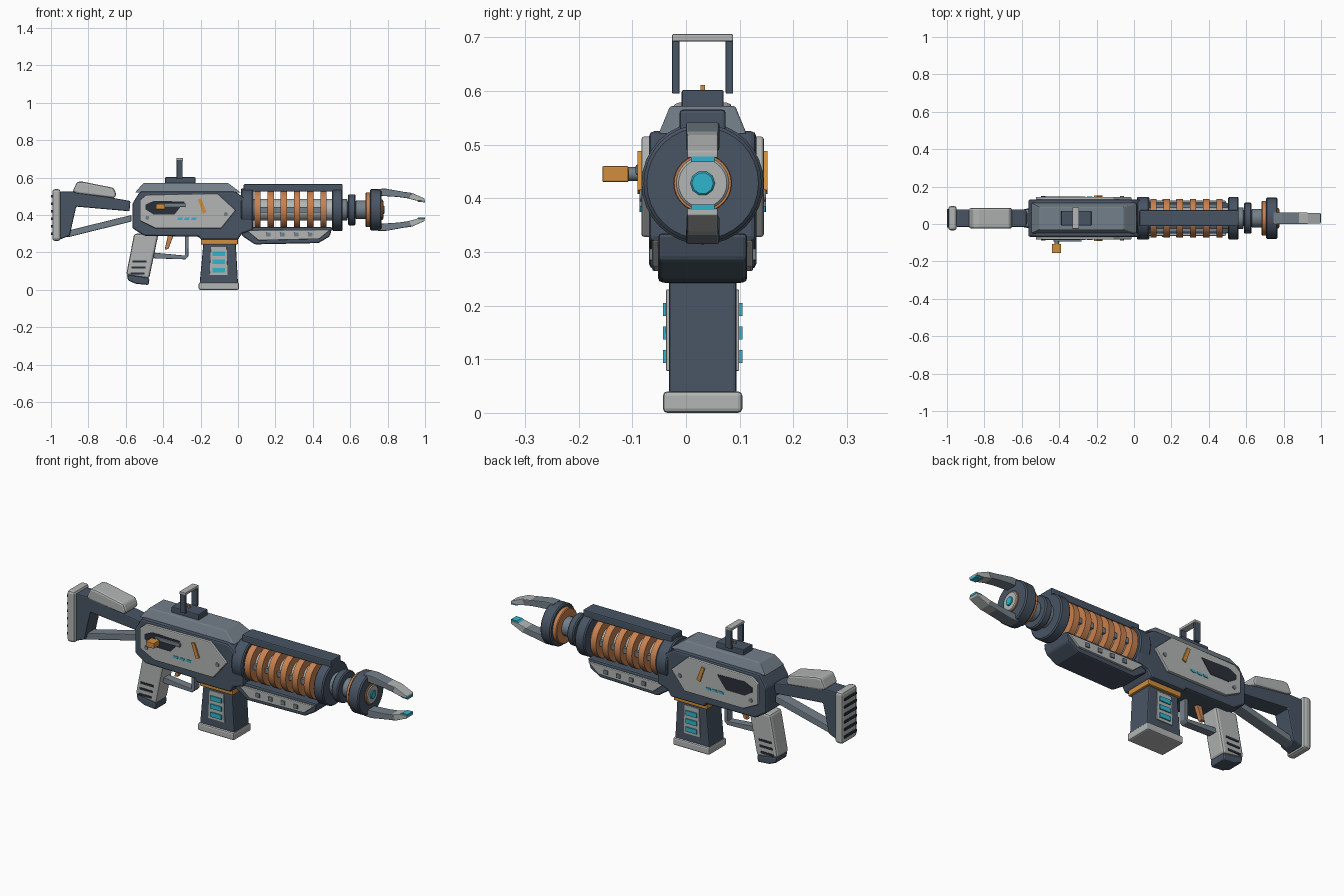
import bpy, bmesh, math
from mathutils import Vector

if "Cube" in bpy.data.objects:
    bpy.data.objects.remove(bpy.data.objects["Cube"])

CY, CZ = 0.031, 0.428      # centre plane of the body, height of the barrel axis


def mat(name, r, g, b):
    m = bpy.data.materials.new(name)
    m.diffuse_color = (r, g, b, 1)
    m.use_nodes = True
    m.node_tree.nodes["Principled BSDF"].inputs["Base Color"].default_value = m.diffuse_color
    return m


DARK = mat("dark slate", .065, .089, .127)
BLACK = mat("near black", .023, .030, .042)
LIGHT = mat("light grey", .445, .468, .456)
MID = mat("blue grey", .175, .215, .252)
GOLD = mat("amber", .640, .270, .045)
COPPER = mat("copper", .580, .220, .080)
TEAL = mat("teal", .030, .460, .610)


def finish(name, bm, material, bevel=0, smooth=False):
    bmesh.ops.recalc_face_normals(bm, faces=bm.faces)
    me = bpy.data.meshes.new(name)
    bm.to_mesh(me)
    bm.free()
    me.materials.append(material)
    ob = bpy.data.objects.new(name, me)
    bpy.context.collection.objects.link(ob)
    if bevel:
        mod = ob.modifiers.new("bevel", 'BEVEL')
        mod.width, mod.segments, mod.limit_method = bevel, 2, 'ANGLE'
    if smooth:
        bpy.context.view_layer.objects.active = ob
        ob.select_set(True)
        bpy.ops.object.shade_smooth_by_angle(angle=math.radians(35))
        ob.select_set(False)
    return ob


def slab(name, pts, y0, y1, material, bevel=0, taper=None):
    """Side profile (x, z) extruded across y; taper maps z to a y scale."""
    bm = bmesh.new()
    rows = [[bm.verts.new((x, y * (taper(z) if taper else 1) + CY, z)) for x, z in pts] for y in (y0, y1)]
    bm.faces.new(rows[0])
    bm.faces.new(rows[1])
    n = len(pts)
    for i in range(n):
        j = (i + 1) % n
        bm.faces.new((rows[0][i], rows[0][j], rows[1][j], rows[1][i]))
    return finish(name, bm, material, bevel)


def box(name, x0, x1, y0, y1, z0, z1, material, bevel=0):
    return slab(name, [(x0, z0), (x1, z0), (x1, z1), (x0, z1)], y0, y1, material, bevel)


def both(name, pts, y0, y1, material, bevel=0):
    for side, s in (("near", -1), ("far", 1)):
        slab(name + "_" + side, pts, s * y0, s * y1, material, bevel)


def rect(x0, x1, z0, z1):
    return [(x0, z0), (x1, z0), (x1, z1), (x0, z1)]


def lathe(name, prof, material, segs=32, axis='X', at=(0, CZ), closed=False):
    """Spin (distance, radius) points around an x or y axis."""
    bm = bmesh.new()
    rings = []
    for d, r in prof:
        ring = []
        for k in range(segs):
            a = 2 * math.pi * k / segs
            u, v = r * math.cos(a), r * math.sin(a)
            p = (d, CY + u, at[1] + v) if axis == 'X' else (at[0] + u, CY + d, at[1] + v)
            ring.append(bm.verts.new(p))
        rings.append(ring)
    pairs = list(zip(rings, rings[1:]))
    if closed:
        pairs.append((rings[-1], rings[0]))
    else:
        bm.faces.new(rings[0])
        bm.faces.new(rings[-1])
    for a, b in pairs:
        for k in range(segs):
            j = (k + 1) % segs
            bm.faces.new((a[k], a[j], b[j], b[k]))
    return finish(name, bm, material, 0, True)


def disc(name, x0, x1, r, material, b=0.006, segs=32):
    return lathe(name, [(x0, r - b), (x0 + b, r), (x1 - b, r), (x1, r - b)], material, segs)


def ring(name, x0, x1, r0, r1, material):
    return lathe(name, [(x0, r0), (x0, r1), (x1, r1), (x1, r0)], material, closed=True)


# Shoulder stock
box("butt_pad", -.993, -.948, -.065, .065, .262, .538, LIGHT, .014)
for i in range(6):
    z = .30 + i * .04
    box("pad_ridge", -1.0, -.985, -.05, .05, z - .006, z + .006, BLACK)
slab("stock_frame", [(-.95, .27), (-.90, .29), (-.865, .445), (-.58, .42), (-.575, .475),
                     (-.86, .525), (-.95, .525)], -.047, .047, DARK, .006)
slab("stock_strut", [(-.915, .28), (-.57, .365), (-.57, .40), (-.905, .318)], -.03, .03, MID, .004)
slab("cheek_rest", [(-.885, .525), (-.86, .578), (-.83, .578), (-.665, .545), (-.65, .51),
                    (-.66, .49), (-.86, .515)], -.055, .055, LIGHT, .01)

# Receiver body and its top cover
slab("receiver", [(-.565, .33), (-.50, .288), (-.21, .285), (-.20, .268), (.0, .268), (.02, .30),
                  (.08, .32), (.08, .46), (-.015, .525), (-.525, .525), (-.565, .46)],
     -.1, .1, DARK, .016)
slab("top_cover", [(-.55, .52), (-.505, .572), (-.055, .572), (.015, .52)], -.082, .082, MID, .004,
     lambda z: 1 if z < .55 else .74)

# Side plates with painted details
both("side_plate", [(-.525, .37), (-.44, .328), (-.09, .328), (-.012, .425), (-.11, .515),
                    (-.49, .508), (-.525, .48)], .095, .114, LIGHT, .005)
both("bolt_recess", [(-.495, .43), (-.45, .402), (-.34, .402), (-.285, .472), (-.45, .476), (-.495, .455)],
     .112, .116, BLACK)
both("amber_slash", [(-.215, .485), (-.197, .488), (-.168, .415), (-.188, .408)], .112, .121, GOLD)
for i in range(3):
    x = -.325 + i * .037
    both("status_light", [(x, .374), (x + .026, .374), (x + .03, .386), (x + .004, .386)], .112, .117, TEAL)
for s in (-1, 1):
    for p in ((-.065, .405), (-.485, .385)):
        lathe("plate_screw", [(s * .11, .011), (s * .118, .011)], MID, 12, 'Y', p)

# Charging bolt on the near side
box("bolt_rod", -.43, -.28, -.125, -.112, .443, .463, MID, .004)
lathe("bolt_stem", [(-.11, .013), (-.145, .013)], MID, 12, 'Y', (-.413, .445))
box("bolt_knob", -.438, -.39, -.187, -.138, .43, .46, GOLD, .003)

# Top sight
box("sight_base", -.39, -.228, -.039, .039, .568, .602, DARK, .004)
for s in (-1, 1):
    box("sight_post", -.328, -.296, s * .043, s * .057, .595, .697, DARK, .002)
box("sight_bridge", -.33, -.294, -.057, .057, .692, .706, LIGHT, .003)
box("sight_bead", -.318, -.306, -.004, .004, .60, .611, GOLD)

# Grip, trigger and guard
slab("grip", [(-.555, .30), (-.425, .30), (-.475, .06), (-.598, .08)], -.05, .05, LIGHT, .012)
slab("grip_cap", [(-.594, .082), (-.473, .062), (-.478, .026), (-.545, .032), (-.588, .05)],
     -.047, .047, DARK, .008)
for i in range(3):
    z, x = .147 - i * .032, -.563 - i * .006
    both("grip_groove", rect(x, x + .075, z, z + .011), .048, .053, BLACK)
slab("trigger", [(-.375, .29), (-.345, .29), (-.372, .218), (-.392, .215)], -.012, .012, COPPER, .003)
slab("trigger_guard", [(-.46, .185), (-.445, .168), (-.28, .163), (-.265, .178), (-.265, .29),
                       (-.283, .29), (-.283, .183), (-.46, .2)], -.022, .022, MID, .003)

# Magazine with lit windows
box("magazine_collar", -.198, .0, -.075, .075, .242, .272, GOLD, .005)
slab("magazine", [(-.185, .25), (-.012, .25), (.0, .035), (-.205, .035)], -.063, .063, DARK, .006)
box("magazine_foot", -.21, .005, -.074, .074, 0, .04, LIGHT, .008)
both("window_panel", [(-.145, .23), (-.06, .23), (-.055, .078), (-.152, .078)], .06, .068, LIGHT, .002)
for z in (.181, .137, .093):
    both("window", rect(-.135, -.07, z, z + .024), .065, .074, TEAL)

# Coil chamber
disc("rear_collar", .015, .082, .114, DARK)
disc("front_collar", .503, .56, .114, DARK)
disc("chamber_core", .07, .51, .058, LIGHT, .001)
for i in range(6):
    x = .104 + i * .0706
    ring("coil", x - .017, x + .017, .056, .103, COPPER)
for i in range(5):
    x = .139 + i * .0706
    both("coil_spacer", rect(x - .02, x + .02, .414, .442), .05, .075, MID)
box("top_rail", .03, .56, -.043, .043, .525, .565, DARK, .006)

# Fore-end under the chamber
slab("fore_end", [(.02, .335), (.02, .29), (.09, .243), (.43, .25), (.49, .285), (.505, .335)],
     -.083, .083, DARK, .008)
both("fore_end_plate", [(.045, .318), (.495, .322), (.435, .272), (.11, .264)], .075, .094, LIGHT, .004)
for i in range(4):
    x = .15 + i * .075
    both("fore_end_stud", rect(x, x + .024, .284, .306), .09, .1, MID, .002)

# Barrel and emitter
disc("barrel", .55, .72, .043, MID, .001)
disc("barrel_sleeve", .55, .585, .058, MID, .003)
disc("barrel_flange", .588, .628, .083, DARK)
disc("barrel_step", .628, .685, .05, MID, .004)
disc("copper_flange", .682, .71, .092, COPPER, .004)
disc("emitter_ring", .705, .768, .110, DARK)
disc("emitter_rim", .76, .774, .054, COPPER, .001)
disc("emitter_seat", .76, .778, .049, LIGHT, .004)
disc("emitter_core", .77, .784, .023, TEAL, .003, 10)

# Two claws, mirrored about the barrel axis
for side, s in (("upper", 1), ("lower", -1)):
    def claw(name, pts, half, material, bevel=0):
        slab(side + name, [(x, CZ + s * d) for x, d in pts], -half, half, material, bevel)
    claw("_claw_arm", [(.745, .112), (.79, .113), (.93, .088), (.915, .06), (.86, .068), (.745, .076)],
         .031, MID, .004)
    claw("_claw_tip", [(.85, .101), (.93, .090), (.998, .06), (.998, .047), (.96, .048), (.91, .06)],
         .029, LIGHT, .003)
    claw("_claw_glow", [(.955, .049), (1.0, .05), (1.0, .04), (.965, .041)], .022, TEAL)
